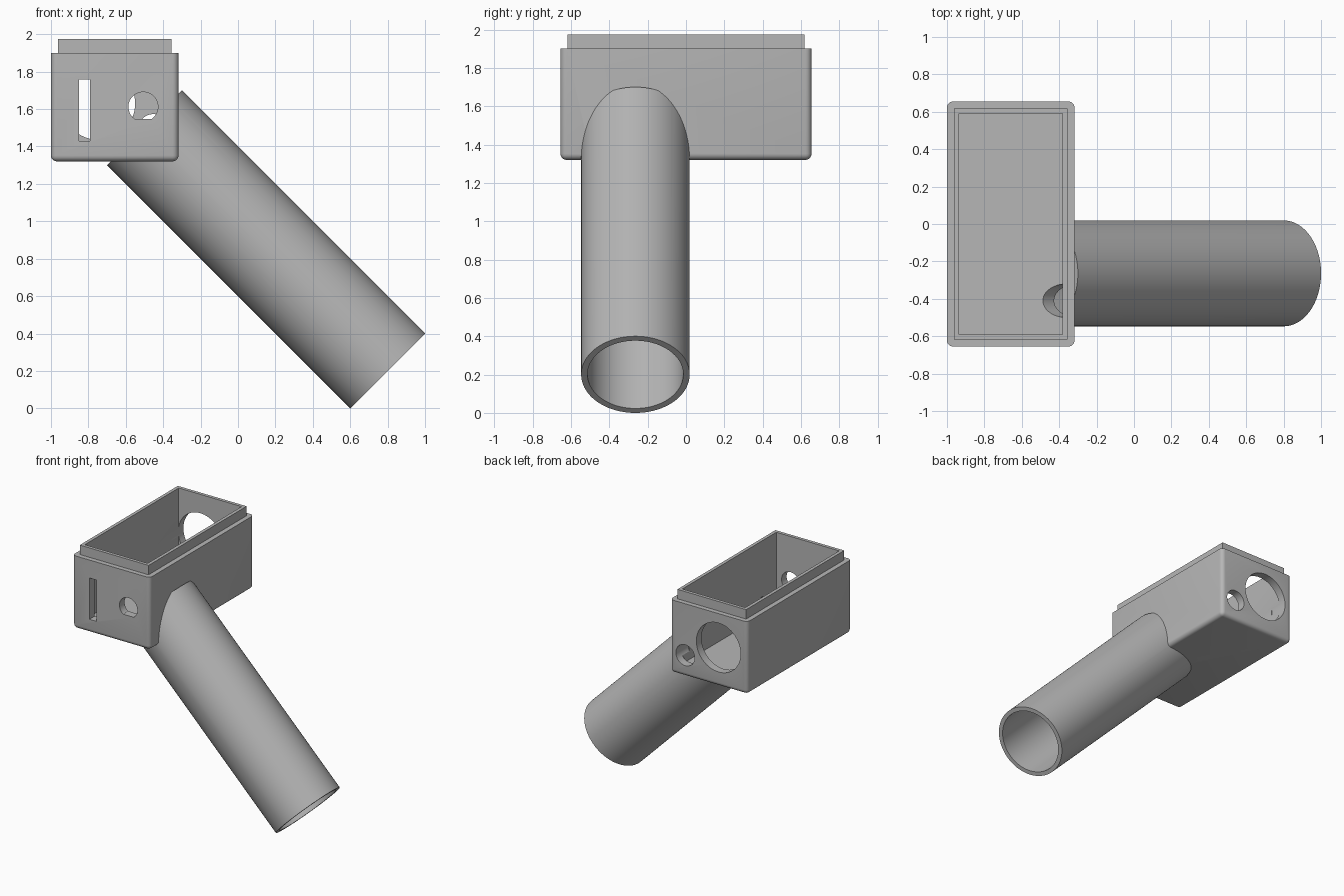
import bpy, bmesh, math
from mathutils import Matrix, Vector

old = bpy.data.objects.get("Cube")
if old:
    bpy.data.objects.remove(old, do_unlink=True)

# One plain grey plastic
grey = bpy.data.materials.new("Grey plastic")
grey.use_nodes = True
grey.diffuse_color = (0.47, 0.47, 0.47, 1)
grey.node_tree.nodes["Principled BSDF"].inputs["Base Color"].default_value = grey.diffuse_color


def make(name, bm):
    bmesh.ops.recalc_face_normals(bm, faces=bm.faces)
    mesh = bpy.data.meshes.new(name)
    bm.to_mesh(mesh)
    bm.free()
    mesh.materials.append(grey)
    obj = bpy.data.objects.new(name, mesh)
    bpy.context.collection.objects.link(obj)
    return obj


def box(name, low, high, radius=0):
    """Box between two corners; radius rounds all but the top edges."""
    low, high = Vector(low), Vector(high)
    bm = bmesh.new()
    size = Matrix.Diagonal((*(high - low), 1))
    bmesh.ops.create_cube(bm, size=1, matrix=Matrix.Translation((low + high) / 2) @ size)
    if radius:
        edges = [e for e in bm.edges if min(v.co.z for v in e.verts) < high.z - 1e-4]
        bmesh.ops.bevel(bm, geom=edges, offset=radius, segments=5, profile=0.5, affect='EDGES')
    return make(name, bm)


def cylinder(name, start, end, radius, sides=64, floor=None):
    """Closed cylinder between two points, optionally flattened at a height."""
    start, end = Vector(start), Vector(end)
    axis = end - start
    turn = axis.to_track_quat('Z', 'Y').to_matrix().to_4x4()
    bm = bmesh.new()
    bmesh.ops.create_cone(bm, cap_ends=True, segments=sides, radius1=radius, radius2=radius,
                          depth=axis.length, matrix=Matrix.Translation((start + end) / 2) @ turn)
    if floor is not None:
        cut = bmesh.ops.bisect_plane(bm, geom=bm.verts[:] + bm.edges[:] + bm.faces[:],
                                     plane_co=(0, 0, floor), plane_no=(0, 0, -1), clear_outer=True)
        bmesh.ops.holes_fill(bm, edges=[e for e in cut["geom_cut"] if isinstance(e, bmesh.types.BMEdge)])
    return make(name, bm)


def combine(target, other, operation='DIFFERENCE'):
    """Apply a boolean and discard the helper."""
    mod = target.modifiers.new("Cut", 'BOOLEAN')
    mod.operation, mod.object, mod.solver = operation, other, 'EXACT'
    bpy.context.view_layer.update()
    result = bpy.data.meshes.new_from_object(
        target.evaluated_get(bpy.context.evaluated_depsgraph_get()))
    target.modifiers.clear()
    target.data = result
    bpy.data.objects.remove(other, do_unlink=True)


def smooth(obj):
    bpy.ops.object.select_all(action='DESELECT')
    obj.select_set(True)
    bpy.context.view_layer.objects.active = obj
    bpy.ops.object.shade_smooth_by_angle(angle=math.radians(30))


# Housing: rounded box with a raised rim, open at the top
housing = box("housing", (-1, -0.655, 1.32), (-0.318, 0.655, 1.9), 0.032)
combine(housing, box("rim", (-0.962, -0.617, 1.8), (-0.356, 0.617, 1.975)), 'UNION')
combine(housing, box("cavity", (-0.936, -0.591, 1.38), (-0.382, 0.591, 2.1)))

# Front wall: slot and small flat-bottomed hole
combine(housing, box("slot", (-0.85, -0.8, 1.428), (-0.79, -0.5, 1.757)))
combine(housing, cylinder("front_hole", (-0.507, -0.8, 1.612), (-0.507, -0.5, 1.612), 0.079, 48, 1.548))

# Back wall: large and small round holes
for x, z, r in ((-0.745, 1.63, 0.195), (-0.452, 1.49, 0.083)):
    combine(housing, cylinder("back_hole", (x, 0.5, z), (x, 0.8, z), r))

# Slanted cable passage from the cavity into the handle
combine(housing, cylinder("passage", (-0.48, -0.41, 1.5), (-0.22, -0.41, 1.24), 0.09, 48))

# Handle: hollow slanted tube, trimmed inside the housing walls
y = -0.264
handle = cylinder("handle_tube", (-0.5, y, 1.5), (0.8, y, 0.2), 0.283, 96)
combine(handle, cylinder("bore", (-0.6, y, 1.6), (0.9, y, 0.1), 0.25, 96))
combine(handle, box("trim", (-0.97, -0.62, 1.35), (-0.35, 0.62, 2.1)))

for part in (housing, handle):
    smooth(part)
